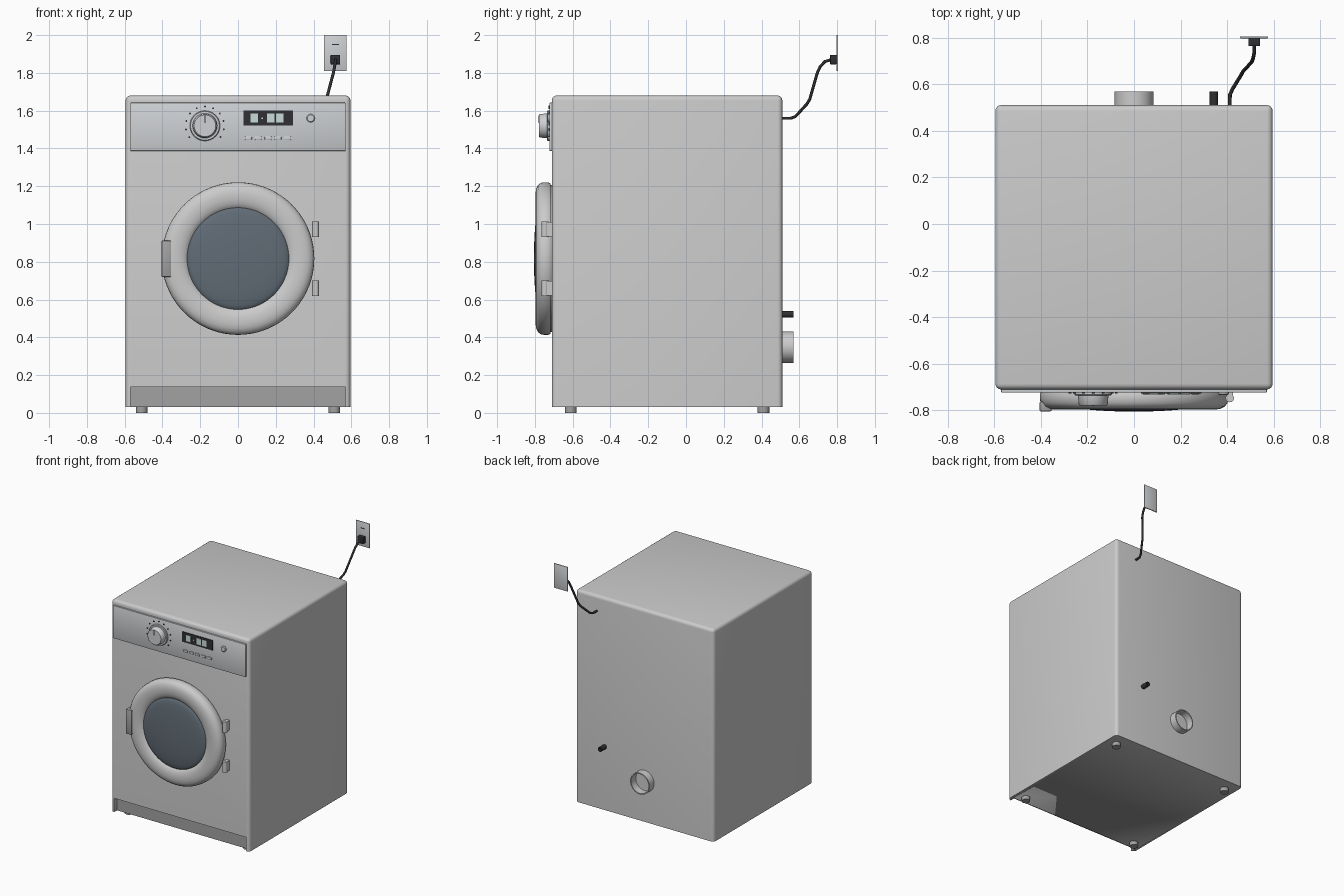
import bpy, bmesh, math
from mathutils import Vector

if "Cube" in bpy.data.objects:
    bpy.data.objects.remove(bpy.data.objects["Cube"])


def material(name, rgb):
    m = bpy.data.materials.new(name)
    m.diffuse_color = (*rgb, 1)
    m.use_nodes = True
    m.node_tree.nodes["Principled BSDF"].inputs["Base Color"].default_value = m.diffuse_color
    return m


PANEL = material("panel_grey", (0.62, 0.64, 0.66))
KICK = material("kick_grey", (0.36, 0.36, 0.36))
GLASS = material("glass_dark", (0.12, 0.15, 0.18))
DARK = material("dark", (0.03, 0.03, 0.035))
WHITE = material("white", (0.85, 0.85, 0.86))
DIGIT = material("digit", (0.6, 0.72, 0.68))


def finish(name, bm, mat=None, angle=40):
    bmesh.ops.recalc_face_normals(bm, faces=bm.faces)
    me = bpy.data.meshes.new(name)
    bm.to_mesh(me)
    bm.free()
    ob = bpy.data.objects.new(name, me)
    bpy.context.collection.objects.link(ob)
    if mat:
        me.materials.append(mat)
    bpy.ops.object.select_all(action='DESELECT')
    ob.select_set(True)
    bpy.context.view_layer.objects.active = ob
    bpy.ops.object.shade_smooth_by_angle(angle=math.radians(angle))
    return ob


def box(name, x, y, z, mat=None, bevel=0, segs=2, keep_bottom=False):
    """Box from (min, max) ranges, with optional rounded edges."""
    bm = bmesh.new()
    bmesh.ops.create_cube(bm, size=1)
    for v in bm.verts:
        v.co = Vector([(r[0] + r[1]) / 2 + c * (r[1] - r[0]) for r, c in zip((x, y, z), v.co)])
    if bevel:
        edges = [e for e in bm.edges
                 if not (keep_bottom and all(v.co.z < z[0] + 1e-4 for v in e.verts))]
        bmesh.ops.bevel(bm, geom=edges, offset=bevel, segments=segs, profile=0.5, affect='EDGES')
    return finish(name, bm, mat)


def lathe(name, profile, centre, axis='Y', mat=None, n=32, closed=False):
    """Spin (radius, height) points about an axis through centre."""
    bm = bmesh.new()
    cx, cy, cz = centre
    rings = []
    for r, h in profile:
        ring = []
        for i in range(n):
            a = 2 * math.pi * i / n
            u, w = r * math.cos(a), r * math.sin(a)
            ring.append(bm.verts.new((cx + u, cy + h, cz + w) if axis == 'Y'
                                     else (cx + u, cy + w, cz + h)))
        rings.append(ring)
    pairs = list(zip(rings, rings[1:]))
    if closed:
        pairs.append((rings[-1], rings[0]))
    for a, b in pairs:
        for i in range(n):
            j = (i + 1) % n
            bm.faces.new((a[i], a[j], b[j], b[i]))
    bmesh.ops.remove_doubles(bm, verts=bm.verts, dist=1e-5)
    return finish(name, bm, mat)


def rod(name, r, h0, h1, centre, axis='Y', mat=None, n=24):
    return lathe(name, [(0, h0), (r, h0), (r, h1), (0, h1)], centre, axis, mat, n)


# Cabinet with recessed toe space
body = box("cabinet", (-0.595, 0.595), (-0.71, 0.51), (0.03, 1.68),
           bevel=0.025, segs=4, keep_bottom=True)
cutter = box("toe_cutter", (-0.568, 0.568), (-0.9, -0.67), (-0.1, 0.137))
cutter.hide_render = True
mod = body.modifiers.new("toe", 'BOOLEAN')
mod.operation = 'DIFFERENCE'
mod.solver = 'EXACT'
mod.object = cutter
bpy.context.view_layer.objects.active = body
bpy.ops.object.modifier_move_to_index(modifier="toe", index=0)
bpy.ops.object.modifier_apply(modifier="toe")
bpy.data.objects.remove(cutter)
box("kick_plate", (-0.568, 0.568), (-0.675, -0.66), (0.03, 0.137), KICK)

# Feet
for sx in (-1, 1):
    for y in (-0.61, 0.41):
        rod("foot", 0.031, 0, 0.035, (sx * 0.51, y, 0), 'Z', KICK)

# Control panel
box("control_panel", (-0.57, 0.57), (-0.723, -0.70), (1.387, 1.642), PANEL, 0.003)
kc = (-0.175, 0, 1.52)
lathe("knob_base", [(0, -0.72), (0.08, -0.72), (0.08, -0.732), (0.076, -0.736), (0, -0.736)],
      kc, mat=PANEL, n=48)
lathe("knob", [(0, -0.73), (0.066, -0.73), (0.062, -0.774), (0.057, -0.779), (0, -0.779)],
      kc, mat=PANEL, n=48)
box("knob_pointer", (-0.178, -0.172), (-0.782, -0.775), (1.535, 1.575), DARK)
for i in range(11):
    a = math.radians(-36 + i * 25.2)
    rod("dial_mark", 0.005, -0.727, -0.72,
        (kc[0] + 0.102 * math.cos(a), 0, kc[2] + 0.102 * math.sin(a)), mat=DARK, n=10)
box("display", (0.03, 0.29), (-0.728, -0.715), (1.522, 1.6), DARK)
for x in (0.065, 0.153, 0.2):
    box("display_digit", (x, x + 0.04), (-0.731, -0.725), (1.537, 1.585), DIGIT)
rod("display_dot", 0.005, -0.731, -0.725, (0.128, 0, 1.56), mat=DIGIT, n=10)
for i in range(5):
    x = 0.037 + i * 0.052
    box("push_button", (x, x + 0.036), (-0.731, -0.715), (1.445, 1.463), PANEL, 0.003)
lathe("power_button", [(0, -0.72), (0.022, -0.72), (0.022, -0.73), (0.018, -0.734), (0, -0.734)],
      (0.385, 0, 1.56), mat=PANEL, n=24)

# Door: seal, rounded ring, domed glass
dc = (0, 0, 0.817)
rod("door_seal", 0.39, -0.722, -0.70, dc, mat=KICK, n=64)
lathe("door_ring", [(0.255, -0.718), (0.262, -0.768), (0.272, -0.78), (0.29, -0.79), (0.315, -0.796),
                    (0.345, -0.797), (0.37, -0.793), (0.39, -0.783), (0.401, -0.768),
                    (0.404, -0.75), (0.404, -0.73), (0.398, -0.718)],
      dc, mat=WHITE, n=72, closed=True)
dome = [(0.27 * math.sin(t), -0.777 - 0.028 * math.cos(t))
        for t in [math.pi / 2 * i / 8 for i in range(9)]]
lathe("door_glass", dome + [(0.265, -0.74), (0, -0.74)], dc, mat=GLASS, n=64)
box("door_handle", (-0.405, -0.354), (-0.804, -0.762), (0.72, 0.912), KICK, 0.005)
for z in (0.66, 0.972):
    rod("hinge_pin", 0.018, z - 0.042, z + 0.042, (0.411, -0.747, 0), 'Z', WHITE)
    box("hinge_leaf", (0.4, 0.425), (-0.745, -0.705), (z - 0.038, z + 0.038), WHITE)

# Rear exhaust pipe and drain stub
lathe("exhaust_pipe", [(0.083, 0.5), (0.083, 0.568), (0.075, 0.568), (0.075, 0.5)],
      (0, 0, 0.348), n=40, closed=True)
lathe("drain_stub", [(0.018, 0.5), (0.018, 0.568), (0.011, 0.568), (0.011, 0.515), (0, 0.515)],
      (0.343, 0, 0.522), mat=DARK, n=20)

# Power cord
cu = bpy.data.curves.new("power_cord", 'CURVE')
cu.dimensions = '3D'
cu.bevel_depth = 0.008
cu.bevel_resolution = 3
cu.use_fill_caps = True
pts = [(0.41, 0.505, 1.56), (0.412, 0.555, 1.56), (0.422, 0.578, 1.568), (0.46, 0.64, 1.635),
       (0.468, 0.655, 1.66), (0.505, 0.695, 1.80), (0.511, 0.71, 1.832), (0.516, 0.735, 1.86),
       (0.517, 0.775, 1.872)]
sp = cu.splines.new('POLY')
sp.points.add(len(pts) - 1)
for p, co in zip(sp.points, pts):
    p.co = (*co, 1)
sp.use_smooth = True
cu.materials.append(DARK)
bpy.context.collection.objects.link(bpy.data.objects.new("power_cord", cu))

# Plug and wall outlet
box("plug", (0.491, 0.541), (0.763, 0.797), (1.845, 1.896), DARK, 0.004)
box("outlet_plate", (0.455, 0.575), (0.797, 0.805), (1.81, 2.0), PANEL, 0.002)
box("outlet_slot", (0.497, 0.535), (0.7955, 0.799), (1.948, 1.953), DARK)
